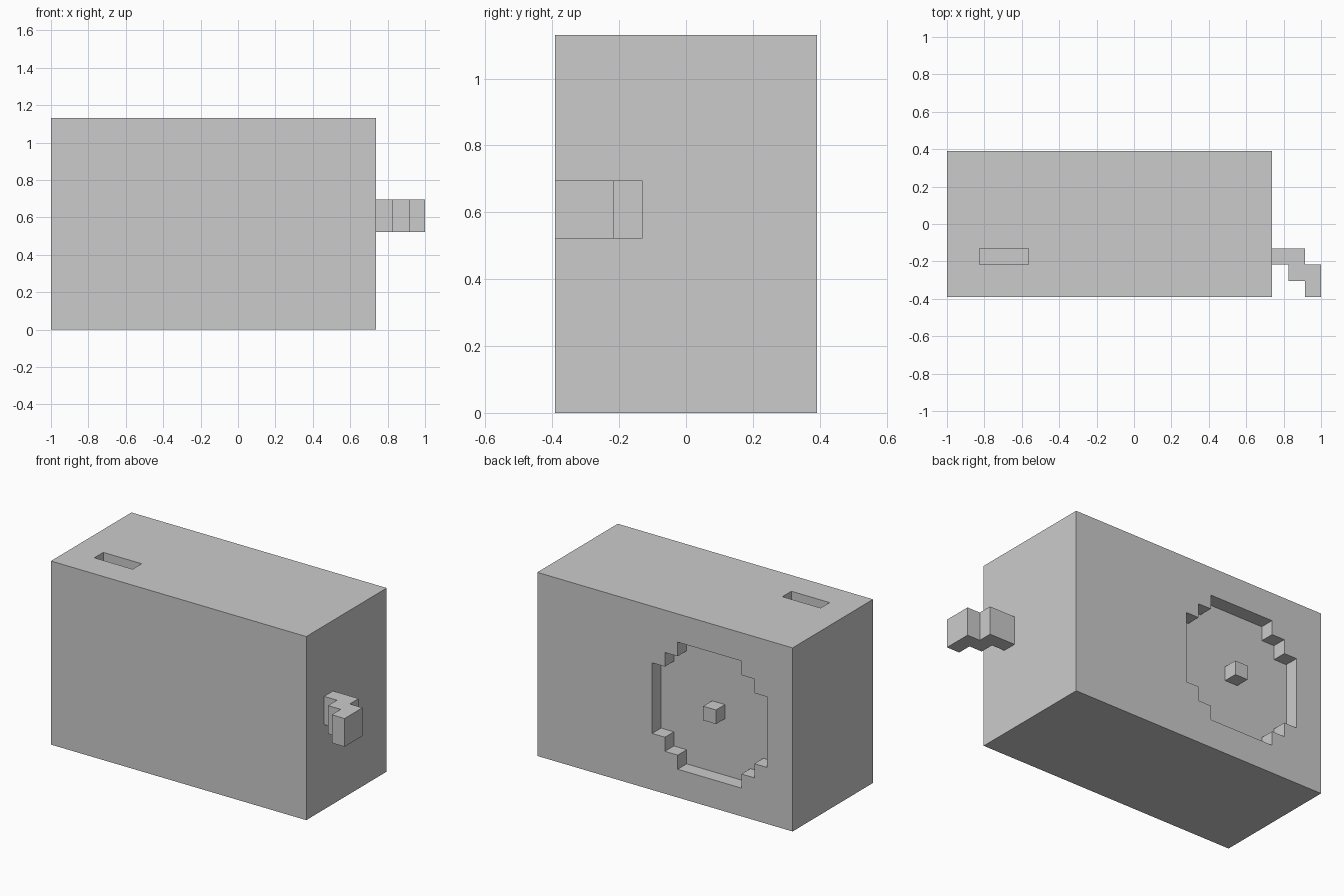
import bpy, bmesh
from mathutils import Vector

if "Cube" in bpy.data.objects:
    bpy.data.objects.remove(bpy.data.objects["Cube"])

U = 2 / 23                      # one block of the grid
ORIGIN = Vector((-11.5, -4.5, 0))


def prism(name, profile, axis, lo, hi):
    """Extrude a block-grid profile along axis 'y' (x,z profile) or 'z' (x,y profile)."""
    bm = bmesh.new()
    pts = [(a, lo, b) if axis == 'y' else (a, b, lo) for a, b in profile]
    face = bm.faces.new([bm.verts.new((Vector(p) + ORIGIN) * U) for p in pts])
    step = Vector((0, 1, 0) if axis == 'y' else (0, 0, 1)) * (hi - lo) * U
    ext = bmesh.ops.extrude_face_region(bm, geom=[face], use_keep_orig=True)
    bmesh.ops.translate(bm, vec=step, verts=[v for v in ext['geom'] if isinstance(v, bmesh.types.BMVert)])
    bmesh.ops.recalc_face_normals(bm, faces=bm.faces)
    mesh = bpy.data.meshes.new(name)
    bm.to_mesh(mesh)
    bm.free()
    obj = bpy.data.objects.new(name, mesh)
    bpy.context.collection.objects.link(obj)
    return obj


def rect(x0, y0, x1, y1):
    return [(x0, y0), (x1, y0), (x1, y1), (x0, y1)]


def cut(target, cutter):
    mod = target.modifiers.new(cutter.name, 'BOOLEAN')
    mod.operation = 'DIFFERENCE'
    mod.solver = 'EXACT'
    mod.object = cutter
    cutter.hide_render = True
    cutter.hide_set(True)


# Main box
body = prism("body", rect(0, 0, 20, 9), 'z', 0, 13)

# Slot in the top
cut(body, prism("slot_cutter", rect(2, 2, 5, 3), 'z', 12, 14))

# Stepped round recess in the back: one quarter turned four times
quarter = [(4.5, 2.5), (3.5, 2.5), (3.5, 3.5), (2.5, 3.5), (2.5, 4.5)]
disc = []
for _ in range(4):
    disc += [(6.5 + a, 6.5 + b) for a, b in quarter]
    quarter = [(-b, a) for a, b in quarter]
# Drop the point shared by neighbouring quarters' straight runs, if any
disc = list(dict.fromkeys(disc))
cut(body, prism("recess_cutter", disc, 'y', 8, 10))

# Hub in the middle of the recess
prism("hub", rect(6, 6, 7, 7), 'y', 8, 9)

# Stepped crank on the right side
crank = [(20, 3), (20, 2), (21, 2), (21, 1), (22, 1), (22, 0),
         (23, 0), (23, 2), (22, 2), (22, 3)]
prism("crank", crank, 'z', 6, 8)
